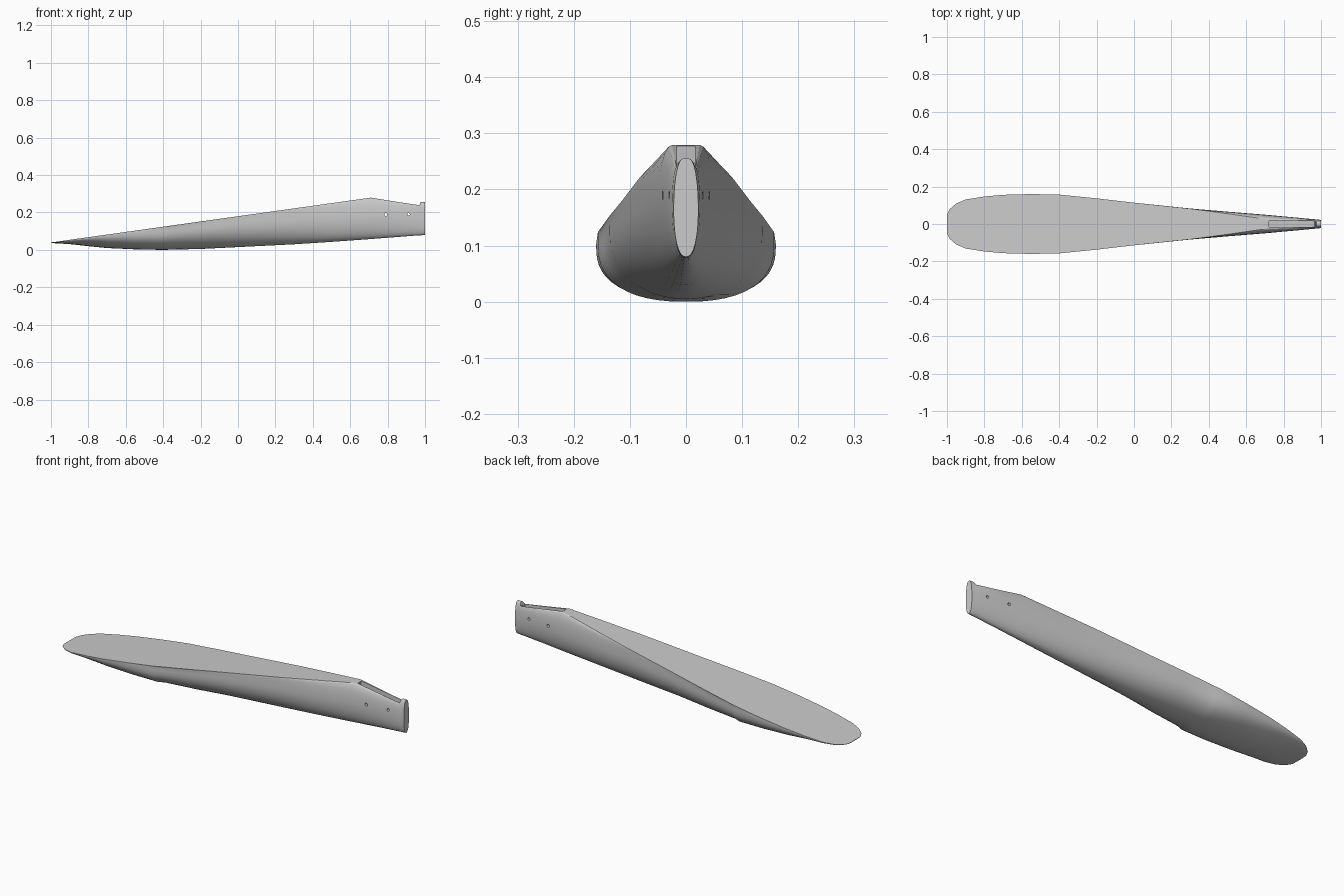
import bpy, bmesh, math

if "Cube" in bpy.data.objects:
    bpy.data.objects.remove(bpy.data.objects["Cube"])

grey = bpy.data.materials.new("light grey")
grey.use_nodes = True
grey.diffuse_color = (0.6, 0.6, 0.6, 1)
grey.node_tree.nodes["Principled BSDF"].inputs["Base Color"].default_value = (0.6, 0.6, 0.6, 1)

UPPER, LOWER = 6, 12


def deck_height(x):
    """Flat sloping deck, then a downward ramp, then the raised end rim."""
    if x <= 0.71:
        return 0.04 + 0.14 * (x + 1)
    if x < 0.975:
        return 0.278 - 0.15 * (x - 0.71)
    return 0.255


def half_section(x, deck, beam, beam_z, keel, power):
    """Half outline from the deck edge out to the beam and round to the keel."""
    top = deck_height(x)
    pts = []
    for i in range(UPPER):
        a = math.pi / 2 * i / UPPER
        pts.append((deck + (beam - deck) * math.sin(a),
                    beam_z + (top - beam_z) * math.cos(a)))
    for i in range(LOWER + 1):
        a = math.pi / 2 * i / LOWER
        c, s = max(math.cos(a), 0), math.sin(a)
        pts.append((beam * c ** (2 / power), beam_z - (beam_z - keel) * s ** (2 / power)))
    pts[-1] = (0, keel)
    return pts


# x, deck half width, beam half width, beam height, keel height, roundness
stations = [
    (-1, .05, .05, .039, .037, 2),
    (-.985, .08, .08, .041, .036, 2),
    (-.95, .11, .11, .045, .034, 2),
    (-.9, .131, .131, .052, .031, 2),
    (-.8, .147, .147, .066, .02, 2),
    (-.7, .156, .156, .08, .01, 2.2),
    (-.55, .16, .16, .095, .003, 2.4),
    (-.4, .157, .157, .1, 0, 2.4),
    (-.37, .154, .148, .1, .001, 2.2),
    (-.2, .137, .136, .12, .005, 2.1),
    (0, .114, .114, .14, .015, 2),
    (.3, .082, .083, .16, .03, 2),
    (.5, .055, .066, .17, .043, 2),
    (.71, .025, .049, .18, .058, 2),
    (.85, .02, .036, .18, .069, 2),
    (.97, .017, .025, .17, .078, 2.2),
    (.976, .006, .024, .17, .078, 2.3),
    (1, .006, .022, .168, .08, 2.3),
]

# Blade: loft of mirrored half sections
bm = bmesh.new()
rings = []
for st in stations:
    half = half_section(*st)
    outline = half + [(-y, z) for y, z in reversed(half[:-1])]
    rings.append([bm.verts.new((st[0], y, z)) for y, z in outline])
n = len(rings[0])
for a, b in zip(rings, rings[1:]):
    for i in range(n):
        j = (i + 1) % n
        bm.faces.new((a[i], a[j], b[j], b[i]))
bm.faces.new(rings[0])
bm.faces.new(rings[-1])
bmesh.ops.recalc_face_normals(bm, faces=bm.faces)
mesh = bpy.data.meshes.new("blade")
bm.to_mesh(mesh)
bm.free()
blade = bpy.data.objects.new("blade", mesh)
bpy.context.collection.objects.link(blade)
mesh.materials.append(grey)


def cut(cutter, name):
    cutter.name = name
    cutter.data.materials.append(grey)
    cutter.hide_render = True
    mod = blade.modifiers.new(name, "BOOLEAN")
    mod.operation = "DIFFERENCE"
    mod.solver = "EXACT"
    mod.object = cutter
    bpy.context.view_layer.objects.active = blade
    bpy.ops.object.modifier_apply(modifier=name)
    bpy.data.objects.remove(cutter)


# Trough along the ramp
bpy.ops.mesh.primitive_cube_add(size=1, location=(.845, 0, .258), rotation=(0, math.atan(.15), 0))
bpy.context.object.scale = (.25, .032, .06)
cut(bpy.context.object, "trough_cutter")

# Pin holes through the sides
for x, r in ((.79, .008), (.912, .007)):
    bpy.ops.mesh.primitive_cylinder_add(vertices=16, radius=r, depth=.3,
                                        location=(x, 0, .19), rotation=(math.pi / 2, 0, 0))
    cut(bpy.context.object, "pin_hole_cutter")

# Smooth sides with crisp deck edges
bpy.ops.object.select_all(action="DESELECT")
blade.select_set(True)
bpy.context.view_layer.objects.active = blade
bpy.ops.object.shade_smooth_by_angle(angle=math.radians(28))
